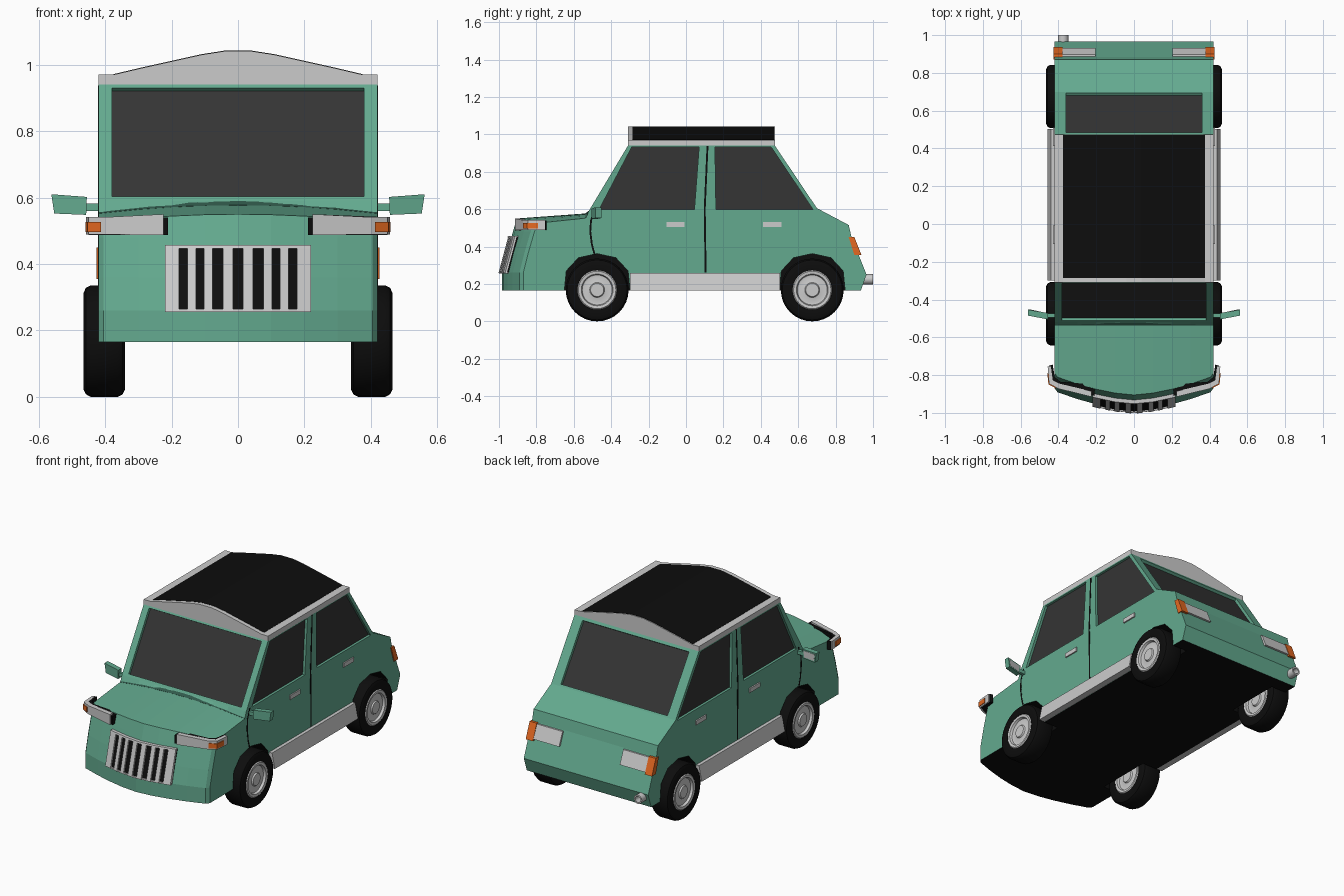
import bpy, bmesh
from math import sin, cos, pi, hypot

if "Cube" in bpy.data.objects:
    bpy.data.objects.remove(bpy.data.objects["Cube"])


def material(name, rgb):
    m = bpy.data.materials.new(name)
    m.diffuse_color = (*rgb, 1)
    m.use_nodes = True
    m.node_tree.nodes["Principled BSDF"].inputs["Base Color"].default_value = m.diffuse_color
    return m


GREEN = material("green_paint", (.126, .40, .275))
SHADE = material("dark_green", (.03, .1, .07))
BLACK = material("black", (.004, .004, .004))
GLASS = material("dark_glass", (.035, .035, .035))
ORANGE = material("orange_lens", (.78, .14, .015))


def loft(name, rings, mat=None, smooth=False):
    """Skin a list of closed rings and cap both ends."""
    bm = bmesh.new()
    vs = [[bm.verts.new(p) for p in r] for r in rings]
    n = len(vs[0])
    for a, b in zip(vs, vs[1:]):
        for i in range(n):
            j = (i + 1) % n
            bm.faces.new((a[i], a[j], b[j], b[i]))
    bm.faces.new(vs[0][::-1])
    bm.faces.new(vs[-1])
    bmesh.ops.recalc_face_normals(bm, faces=bm.faces)
    me = bpy.data.meshes.new(name)
    bm.to_mesh(me)
    bm.free()
    ob = bpy.data.objects.new(name, me)
    bpy.context.collection.objects.link(ob)
    if mat:
        me.materials.append(mat)
    if smooth:
        bpy.ops.object.select_all(action='DESELECT')
        ob.select_set(True)
        bpy.context.view_layer.objects.active = ob
        bpy.ops.object.shade_smooth_by_angle(angle=.6)
    return ob


def prism_x(name, yz, x0, x1, mat=None):
    return loft(name, [[(x, y, z) for y, z in yz] for x in (x0, x1)], mat)


def prism_y(name, xz, y0, y1, mat=None):
    return loft(name, [[(x, y, z) for x, z in xz] for y in (y0, y1)], mat)


def prism_z(name, xy, z0, z1, mat=None):
    return loft(name, [[(x, y, z) for x, y in xy] for z in (z0, z1)], mat)


def box(name, x0, x1, y0, y1, z0, z1, mat=None):
    return prism_x(name, [(y0, z0), (y1, z0), (y1, z1), (y0, z1)], x0, x1, mat)


def lathe_x(name, profile, y0, z0, s, mat=None, n=32):
    return loft(name, [[(s * x, y0 + r * cos(2 * pi * i / n), z0 + r * sin(2 * pi * i / n))
                        for i in range(n)] for x, r in profile], mat, True)


def cut(ob, cutter):
    m = ob.modifiers.new("cut", 'BOOLEAN')
    m.object, m.operation, m.solver = cutter, 'DIFFERENCE', 'EXACT'
    m.material_mode = 'TRANSFER'
    bpy.context.view_layer.objects.active = ob
    bpy.ops.object.modifier_apply(modifier=m.name)
    bpy.data.objects.remove(cutter)


# Body shell: side profile lofted across the width, with a bowed nose
NOSE = [(-.985, .165), (-.985, .26), (-.96, .36), (-.925, .48), (-.905, .55)]
REST = [(-.31, .94), (.475, .94), (.70, .605), (.87, .515), (.885, .45), (.965, .25), (.935, .165)]


def bow(x):
    t = abs(x) / .42
    return .1 * t ** 1.6


def nose_y(x, z):
    for (y0, z0), (y1, z1) in zip(NOSE, NOSE[1:]):
        if z <= z1:
            return y0 + (y1 - y0) * (z - z0) / (z1 - z0) + bow(x)
    return NOSE[-1][0] + bow(x)


rings = []
for x in (-.42, -.405, -.3, -.2, -.1, 0, .1, .2, .3, .405, .42):
    drop = .025 * (x / .42) ** 2
    edge = .015 if abs(x) > .41 else 0
    ring = [(x, y + bow(x) + edge, z - (drop if z > .5 else 0)) for y, z in NOSE]
    ring += [(x, -.535, .577 - drop), (x, -.52, .59)]
    rings.append(ring + [(x, y, z) for y, z in REST])
body = loft("body", rings, GREEN)
body.data.materials.append(BLACK)
for p in body.data.polygons:
    if p.normal.z < -.9 and p.center.z < .17:
        p.material_index = 1

# Wheel wells, tyres and hubs
ARCH = [(-.175, -.3), (-.175, 0), (-.165, .1), (-.1, .17), (0, .192), (.1, .17), (.165, .1), (.175, 0), (.175, -.3)]
TYRE = [(.37, .1), (.345, .106), (.34, .145), (.347, .16), (.362, .168),
        (.443, .168), (.458, .16), (.465, .145), (.46, .106), (.435, .1)]
HUB = [(.0, .002), (.0, .035), (-.008, .04), (-.014, .07), (-.012, .08), (.002, .085), (.004, .1), (-.004, .108)]
hub = [(.46 + d, r) for d, r in HUB]
hub += [(.345 - d, r) for d, r in reversed(HUB)]
for s, side in ((1, "right"), (-1, "left")):
    for y, end in ((-.475, "front"), (.675, "rear")):
        cut(body, prism_x("well_cutter", [(y + a, .17 + b) for a, b in ARCH], s * .32, s * .5, BLACK))
        lathe_x(f"{end}_{side}_tyre", TYRE, y, .168, s, BLACK)
        lathe_x(f"{end}_{side}_hub", hub, y, .168, s)

# Side windows
WINDOWS = {"front": [(-.465, .597), (-.29, .932), (.07, .932), (.045, .597)],
           "rear": [(.16, .597), (.155, .932), (.455, .932), (.68, .597)]}
for s, side in ((1, "right"), (-1, "left")):
    for end, poly in WINDOWS.items():
        cut(body, prism_x("window_cutter", poly, s * .402, s * .5, GREEN))
        prism_x(f"{end}_{side}_window", poly, s * .39, s * .405, GLASS)


# Windscreen and rear window, recessed into the sloping faces
def sloped_window(name, low, high, z0, z1, half, facing):
    dy, dz = high[0] - low[0], high[1] - low[1]
    length = hypot(dy, dz)
    ny, nz = facing * dz / length, abs(dy) / length
    at = lambda z, d: (low[0] + dy * (z - low[1]) / dz + ny * d, z + nz * d)
    quad = lambda a, b: [at(z0, a), at(z1, a), at(z1, b), at(z0, b)]
    cut(body, prism_x("window_cutter", quad(-.02, .06), -half, half, GREEN))
    prism_x(name, quad(-.03, -.017), -half, half, GLASS)


sloped_window("windscreen", (-.52, .59), (-.31, .94), .603, .93, .38, -1)
sloped_window("rear_window", (.70, .605), (.475, .94), .615, .925, .36, 1)

# Roof: pale frame with a black arched panel
ROOF = [(.375, .97), (.29, .99), (.2, 1.01), (.11, 1.03), (.04, 1.041)]
arch = ROOF + [(-x, z) for x, z in reversed(ROOF)]
prism_y("roof_frame", [(.42, .937), (.42, .97)] + arch + [(-.42, .97), (-.42, .937)], -.31, .475)
prism_y("roof_panel", [(x, z + .0015) for x, z in arch] + [(x, z - .01) for x, z in reversed(arch)],
        -.285, .47, BLACK)

# Grille: black backing, rails and upright bars following the nose
GX = (-.22, -.1, 0, .1, .22)


def grille_strip(name, xs, z0, z1, out, mat=None):
    loft(name, [[(x, nose_y(x, z0) - out, z0), (x, nose_y(x, z1) - out, z1),
                 (x, nose_y(x, z1) + .02, z1), (x, nose_y(x, z0) + .02, z0)] for x in xs], mat)


grille_strip("grille_backing", GX, .26, .452, .008, BLACK)
grille_strip("grille_bottom_rail", GX, .256, .264, .016)
grille_strip("grille_top_rail", GX, .447, .457, .02)
for i, (a, b) in enumerate([(.015, .045), (.077, .102), (.127, .152), (.177, .22)]):
    for s in (1, -1):
        grille_strip(f"grille_bar_{i}_{'right' if s > 0 else 'left'}", (s * a, s * b), .258, .455, .018)

# Seam across the back of the bonnet
loft("bonnet_seam", [[(x, y, z - .025 * (x / .42) ** 2) for y, z in
                      [(-.538, .57), (-.538, .5775), (-.522, .5895), (-.522, .57)]]
                     for x in (-.42, -.3, -.15, 0, .15, .3, .42)], SHADE)

# Parts mirrored on both sides
for s, side in ((1, "right"), (-1, "left")):
    fx = lambda pts: [(s * p[0], *p[1:]) for p in pts]
    # headlight housing, lens and indicator
    prism_z(f"{side}_headlight_housing",
            fx([(.21, -.85), (.21, -.91), (.235, -.902), (.40, -.86), (.445, -.835), (.45, -.75),
                (.43, -.745), (.42, -.81), (.39, -.835)]), .488, .54, BLACK)
    loft(f"{side}_headlight_lens", [
        fx([(.225, -.915, lo), (.40, -.872, lo2), (.45, -.845, lo2), (.457, -.755, lo2),
            (.44, -.755, lo2), (.43, -.828, lo2), (.395, -.845, lo2), (.225, -.885, lo)])
        for lo, lo2 in ((.487, .489), (.55, .541))])
    prism_z(f"{side}_indicator",
            fx([(.412, -.871), (.453, -.849), (.459, -.79), (.448, -.79), (.44, -.835), (.412, -.85)]), .497, .527, ORANGE)
    # tail light
    prism_x(f"{side}_tail_light", [(.87, .445), (.898, .445), (.932, .365), (.9, .365)], s * .205, s * .378)
    prism_x(f"{side}_rear_indicator", [(.87, .45), (.9, .45), (.938, .355), (.9, .355)], s * .378, s * .426, ORANGE)
    # door mirror
    box(f"{side}_mirror_arm", s * .41, s * .465, -.495, -.475, .56, .582, GREEN)
    loft(f"{side}_mirror", [fx([(.457, y, .548), (.553, y + .02, .552), (.562, y + .02, .61), (.455, y, .602)])
                            for y in (-.505, -.473)], GREEN)
    loft(f"{side}_mirror_glass", [fx([(.467, y, .556), (.546, y + .017, .56), (.552, y + .017, .601), (.465, y, .595)])
                                  for y in (-.478, -.47)])
    # sill
    prism_y(f"{side}_sill", fx([(.40, .166), (.459, .166), (.44, .258), (.40, .258)]), -.3, .503)
    # door handles and seams
    for y, end in ((-.105, "front"), (.412, "rear")):
        box(f"{end}_{side}_handle", s * .415, s * .428, y, y + .098, .505, .531)
    for end, path in (("front", [(-.485, .60), (-.508, .54), (-.512, .48), (-.503, .41), (-.488, .355)]),
                      ("middle", [(.115, .937), (.1, .6), (.105, .26)])):
        loft(f"{end}_{side}_door_seam", [fx([(.41, y - .005, z), (.421, y - .005, z),
                                             (.421, y + .005, z), (.41, y + .005, z)]) for y, z in path], BLACK)

# Exhaust pipe
loft("exhaust", [[(-.375 + r * cos(i * pi / 8), y, .225 + r * sin(i * pi / 8)) for i in range(16)]
                 for y, r in ((.9, .027), (1.0, .027), (1.0, .018), (.95, .018))], None, True)
